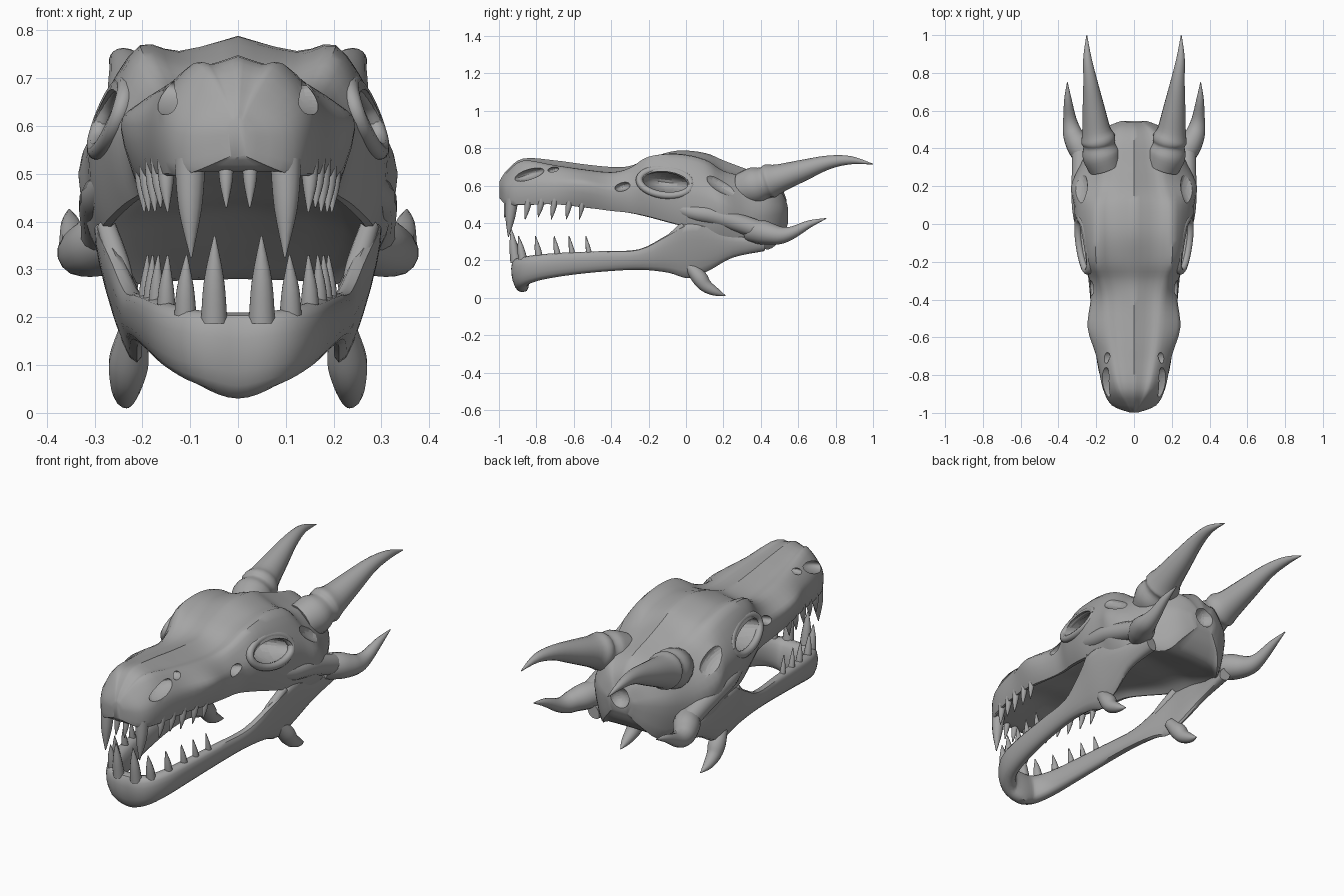
import bpy, bmesh, math
from mathutils import Vector

old = bpy.data.objects.get("Cube")
if old:
    bpy.data.objects.remove(old)

bone = bpy.data.materials.new("bone grey")
bone.use_nodes = True
bone.diffuse_color = (.38, .38, .38, 1)
bone.node_tree.nodes["Principled BSDF"].inputs["Base Color"].default_value = bone.diffuse_color


def spline(points, steps):
    """Smooth curve through tuples of any length."""
    result = []
    last = len(points) - 1
    for i in range(last):
        a, b = points[max(i - 1, 0)], points[i]
        c, d = points[i + 1], points[min(i + 2, last)]
        for k in range(steps):
            t = k / steps
            result.append(tuple(
                q + t / 2 * (r - p + t * (2 * p - 5 * q + 4 * r - s + t * (3 * (q - r) + s - p)))
                for p, q, r, s in zip(a, b, c, d)))
    result.append(tuple(points[-1]))
    return result


def smooth(obj, angle):
    bpy.ops.object.select_all(action='DESELECT')
    obj.select_set(True)
    bpy.context.view_layer.objects.active = obj
    bpy.ops.object.shade_smooth_by_angle(angle=math.radians(angle))


def loft(name, rings):
    """Skin a row of closed rings and cap both ends."""
    bm = bmesh.new()
    rows = [[bm.verts.new(p) for p in ring] for ring in rings]
    count = len(rows[0])
    for low, high in zip(rows, rows[1:]):
        for j in range(count):
            k = (j + 1) % count
            bm.faces.new((low[j], low[k], high[k], high[j]))
    bm.faces.new(rows[0])
    bm.faces.new(rows[-1])
    bmesh.ops.recalc_face_normals(bm, faces=bm.faces)
    mesh = bpy.data.meshes.new(name)
    bm.to_mesh(mesh)
    bm.free()
    mesh.materials.append(bone)
    obj = bpy.data.objects.new(name, mesh)
    bpy.context.collection.objects.link(obj)
    smooth(obj, 45)
    return obj


def tube_pair(name, points, steps=4, sides=14):
    """Round tapering tube through (x, y, z, radius), on both sides."""
    path = spline(points, steps)
    for label, flip in (("left", 1), ("right", -1)):
        rings = []
        for i, (x, y, z, r) in enumerate(path):
            ahead = Vector(path[min(i + 1, len(path) - 1)][:3])
            t = (ahead - Vector(path[max(i - 1, 0)][:3])).normalized()
            u = t.cross(Vector((1, 0, 0))).normalized()
            v = t.cross(u)
            ring = []
            for k in range(sides):
                a = math.tau * k / sides
                p = Vector((x, y, z)) + max(r, .002) * (u * math.cos(a) + v * math.sin(a))
                ring.append((flip * p.x, p.y, p.z))
            rings.append(ring)
        loft(f"{label}_{name}", rings)


# Skull: y, crown z, ridge x z, widest x z, lower edge x z, palate z
stations = [
    (-.998, .62, .012, .61, .022, .58, .018, .54, .535),
    (-.96, .68, .04, .665, .115, .58, .11, .505, .505),
    (-.87, .745, .085, .73, .165, .6, .155, .5, .52),
    (-.7, .735, .12, .705, .2, .6, .185, .5, .55),
    (-.55, .715, .14, .685, .245, .6, .205, .485, .53),
    (-.4, .7, .15, .67, .23, .57, .205, .465, .52),
    (-.3, .705, .17, .695, .235, .57, .21, .455, .5),
    (-.2, .745, .2, .755, .275, .58, .24, .435, .48),
    (-.05, .787, .205, .768, .308, .56, .28, .395, .45),
    (.1, .775, .205, .735, .318, .53, .29, .36, .43),
    (.2, .735, .18, .67, .333, .49, .29, .33, .39),
    (.32, .69, .16, .64, .28, .44, .26, .3, .33),
    (.44, .65, .14, .61, .22, .44, .18, .27, .28),
    (.51, .59, .09, .56, .15, .45, .12, .33, .33),
    (.545, .5, .04, .49, .07, .45, .05, .4, .4),
]
rings = []
for y, zt, xr, zr, xw, zw, xb, zb, zi in spline(stations, 4):
    half = [(0, zt), (xr * .6, (zt + zr) / 2 - .1 * xr), (xr, zr),
            (xr * .33 + xw * .67, zr * .53 + zw * .47), (xw, zw), (xb, zb),
            (xb * .75, zb * .4 + zi * .6), (0, zi)]
    half = spline(half, 3)
    rings.append([(x, y, z) for x, z in half] + [(-x, y, z) for x, z in half[-2:0:-1]])
skull = loft("skull", rings)


def carve(target, location, scale, tilt=0):
    bpy.ops.mesh.primitive_uv_sphere_add(segments=24, ring_count=14, location=location, rotation=(tilt, 0, 0))
    cutter = bpy.context.object
    cutter.scale = scale
    cutter.data.materials.append(bone)
    cutter.hide_render = True
    mod = target.modifiers.new("hollow", 'BOOLEAN')
    mod.operation = 'DIFFERENCE'
    mod.solver = 'EXACT'
    mod.object = cutter
    bpy.context.view_layer.objects.active = target
    bpy.ops.object.modifier_apply(modifier=mod.name)
    bpy.data.objects.remove(cutter)


# Eye sockets, nostrils, small openings and the hollow at the back
for side in (1, -1):
    carve(skull, (side * .32, -.11, .618), (.2, .13, .06), -.12)
    carve(skull, (side * .155, -.84, .66), (.07, .085, .028), .3)
    carve(skull, (side * .135, -.71, .685), (.04, .03, .014), .2)
    carve(skull, (side * .25, -.34, .595), (.07, .045, .025), .3)
    carve(skull, (side * .33, .2, .61), (.085, .13, .05), -.5)
carve(skull, (0, .56, .47), (.055, .06, .055))
smooth(skull, 40)

# Bony rims round the eyes and the cheek arches behind them
rim = []
for k in range(13):
    a = math.tau * k / 12
    c, s = math.cos(a), math.sin(a)
    rim.append((.266 + .02 * c - .025 * s, -.11 + .14 * c, .618 + .07 * s - .012 * c, .019))
tube_pair("eye_rim", rim, 3, 10)
tube_pair("cheek_arch", [(.25, -.1, .5, .03), (.275, .03, .46, .045), (.283, .15, .44, .05),
                         (.28, .28, .4, .05), (.28, .4, .36, .05)])

# Horns with swollen collars
tube_pair("main_horn", [(.15, .3, .58, .09), (.175, .37, .6, .1), (.185, .42, .615, .085),
                        (.19, .45, .625, .092), (.2, .5, .64, .076), (.215, .62, .68, .058),
                        (.232, .76, .724, .037), (.247, .88, .736, .022), (.25, 1, .715, .002)], 4, 18)
tube_pair("side_horn", [(.25, .34, .36, .06), (.29, .41, .35, .065), (.318, .46, .34, .056),
                        (.333, .51, .335, .046), (.342, .57, .35, .033),
                        (.35, .66, .395, .02), (.353, .75, .425, .002)])

# Lower jaw: x, y, mid z, half height, half thickness
jaw = [(0, -.885, .12, .09, .045), (.08, -.88, .135, .08, .045), (.138, -.8, .16, .07, .04),
       (.17, -.65, .18, .062, .035), (.195, -.45, .195, .055, .03), (.215, -.25, .205, .055, .028),
       (.235, -.1, .235, .1, .026), (.25, .01, .25, .145, .024), (.255, .12, .265, .12, .024),
       (.255, .25, .275, .06, .025), (.24, .42, .285, .035, .03)]
path = spline([(-p[0], *p[1:]) for p in jaw[:0:-1]] + jaw, 4)
rings = []
for i, (x, y, z, tall, thick) in enumerate(path):
    before, after = path[max(i - 1, 0)], path[min(i + 1, len(path) - 1)]
    out = Vector((after[1] - before[1], before[0] - after[0], 0)).normalized()
    ring = []
    for k in range(16):
        a = math.tau * k / 16
        c, s = math.cos(a), math.sin(a)
        # The jaw flares outward toward its upper edge, more so at the back
        flare = out * (.12 + .15 * max(0, min(1, y * 2 + 1))) * tall * s
        ring.append(Vector((x, y, z + tall * s)) + flare + out * thick * math.copysign(abs(c) ** .7, c))
    rings.append(ring)
loft("lower_jaw", rings)

tube_pair("jaw_prong", [(.232, -.16, .24, .02), (.25, -.09, .31, .024), (.275, -.01, .39, .02)])
tube_pair("jaw_spur", [(.22, .02, .17, .03), (.228, .07, .11, .042), (.233, .105, .065, .035),
                       (.235, .16, .032, .022), (.23, .21, .012, .002)])

# Teeth: x, y, tip z, radius
upper = [(.025, -.95, .43, .018), (.1, -.93, .325, .034), (.15, -.84, .42, .02), (.165, -.77, .43, .019),
         (.177, -.7, .42, .019), (.19, -.62, .42, .019), (.2, -.55, .42, .018)]
lower = [(.05, -.91, .37, .029), (.11, -.87, .33, .025), (.15, -.78, .33, .022),
         (.17, -.68, .33, .02), (.182, -.6, .33, .019), (.193, -.51, .33, .018)]
for row, teeth, root, lean in (("upper", upper, .53, -.02), ("lower", lower, .19, -.025)):
    for n, (x, y, tip, r) in enumerate(teeth, 1):
        mid = (root + tip) / 2
        tube_pair(f"{row}_tooth_{n}", [(x, y, root, r), (x, y + lean / 2, mid, r * .75),
                                       (x * .98, y + lean, tip, .002)], 4, 10)
